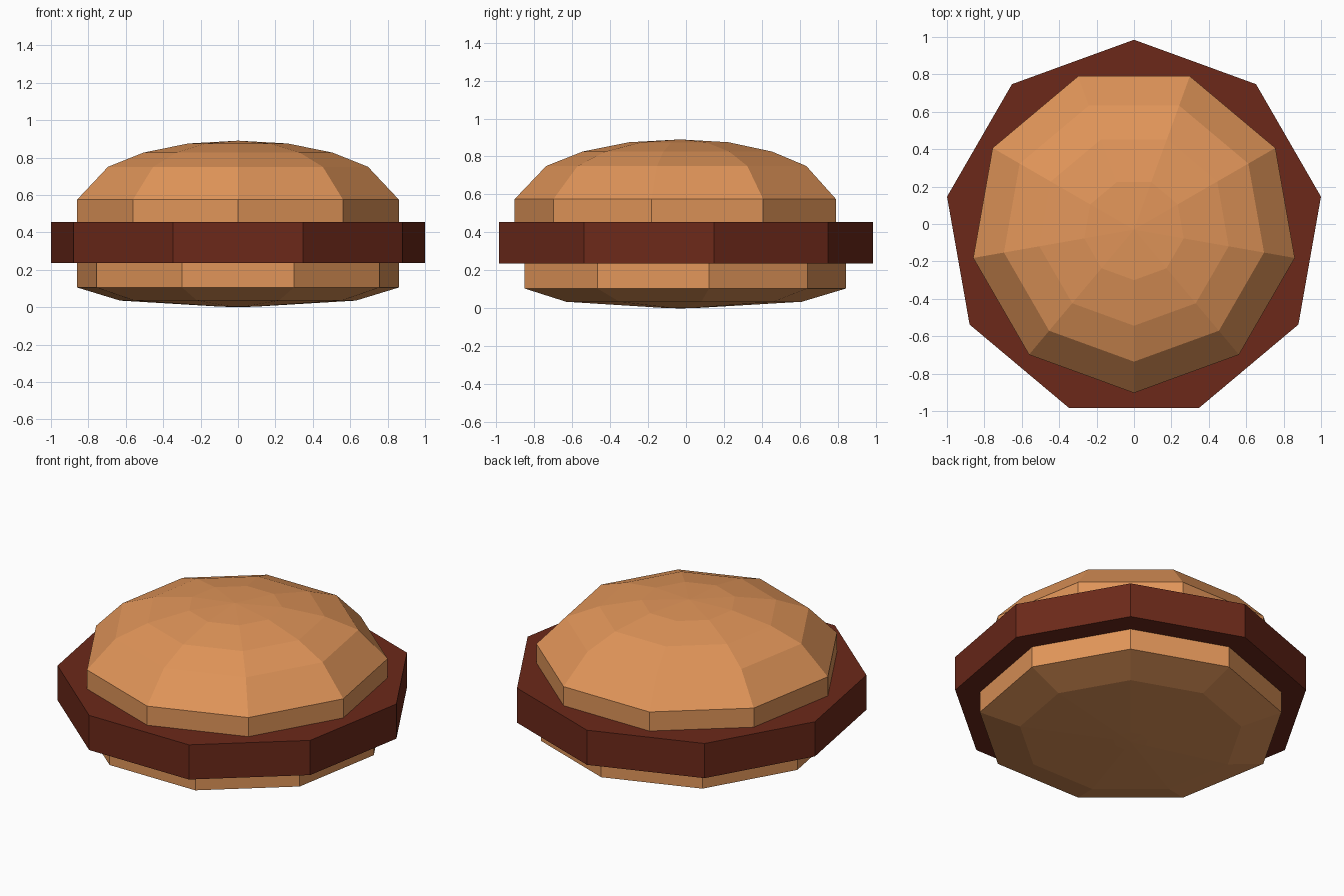
import bpy, bmesh
from math import cos, sin, radians

if "Cube" in bpy.data.objects:
    bpy.data.objects.remove(bpy.data.objects["Cube"])

SIDES = 9
CENTRE_Y = -0.03


def material(name, rgb):
    mat = bpy.data.materials.new(name)
    mat.diffuse_color = (*rgb, 1)
    mat.use_nodes = True
    mat.node_tree.nodes["Principled BSDF"].inputs["Base Color"].default_value = mat.diffuse_color
    return mat


def lathe(name, profile, start, mat):
    """Nine-sided solid from (radius, z) rings, bottom to top; radius 0 is a pole."""
    bm = bmesh.new()
    rings = []
    for r, z in profile:
        if r == 0:
            rings.append([bm.verts.new((0, CENTRE_Y, z))] * SIDES)
            continue
        angles = [radians(start + 360 / SIDES * i) for i in range(SIDES)]
        rings.append([bm.verts.new((r * cos(a), CENTRE_Y + r * sin(a), z)) for a in angles])
    for low, high in zip(rings, rings[1:]):
        for i in range(SIDES):
            j = (i + 1) % SIDES
            bm.faces.new(dict.fromkeys((low[i], low[j], high[j], high[i])))
    # Flat caps on open ends
    for ring in (rings[0], rings[-1]):
        if ring[0] is not ring[1]:
            bm.faces.new(ring)
    bmesh.ops.recalc_face_normals(bm, faces=bm.faces)
    mesh = bpy.data.meshes.new(name)
    bm.to_mesh(mesh)
    bm.free()
    mesh.materials.append(mat)
    obj = bpy.data.objects.new(name, mesh)
    bpy.context.collection.objects.link(obj)
    return obj


bread = material("bread", (0.75, 0.30, 0.10))
meat = material("meat", (0.15, 0.022, 0.01))

# Shallow lower bun
lathe("bottom_bun", [(0, 0), (0.10, 0.003), (0.64, 0.035), (0.873, 0.105), (0.873, 0.237)], 90, bread)
# Wide patty
lathe("patty", [(1.015, 0.237), (1.015, 0.455)], 90, meat)
# Domed upper bun, turned half a step
lathe("top_bun", [(0.873, 0.455), (0.873, 0.575), (0.706, 0.75), (0.514, 0.826),
                  (0.27, 0.875), (0, 0.89)], -90, bread)
